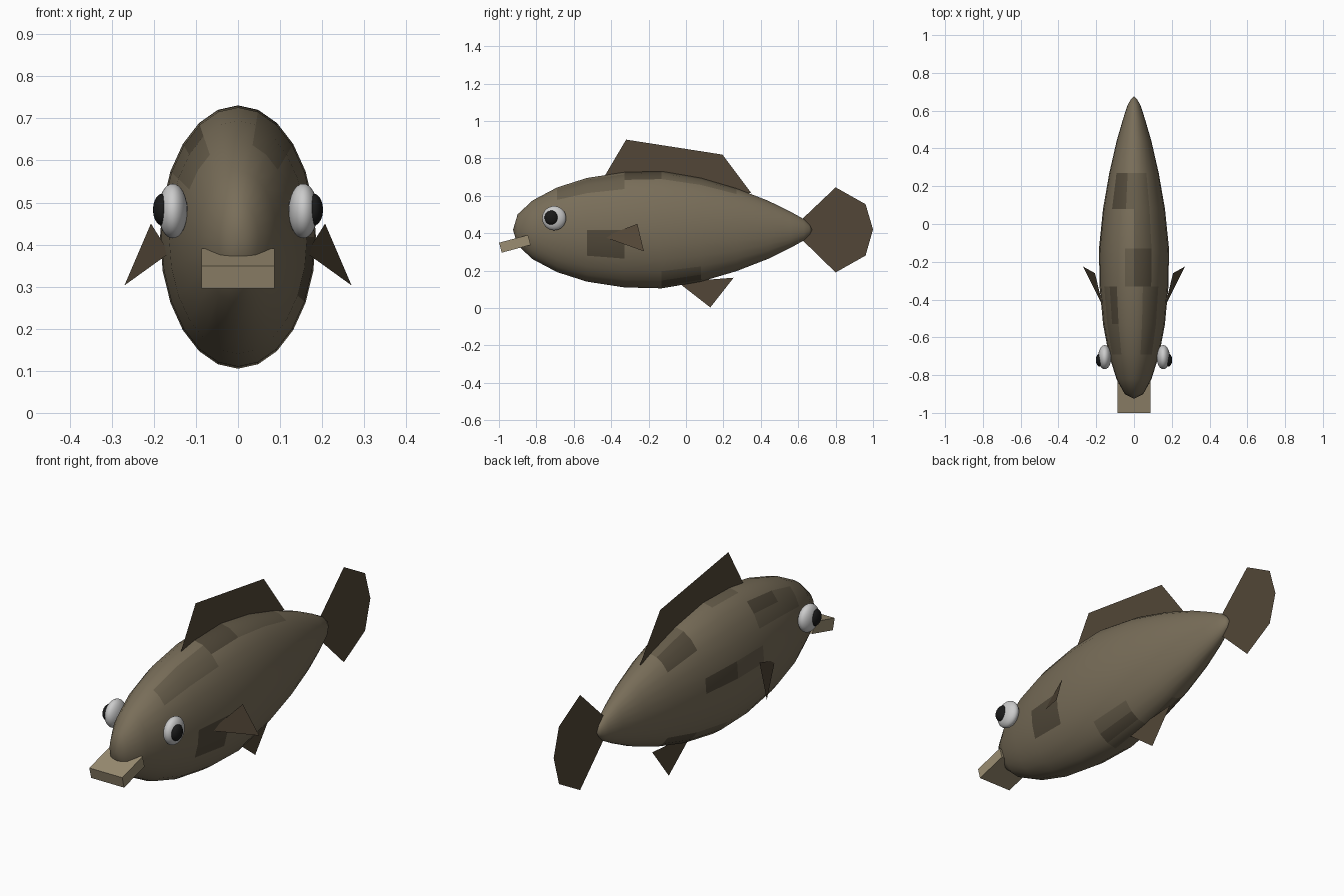
import bpy, bmesh, math
from mathutils import Vector

if "Cube" in bpy.data.objects:
    bpy.data.objects.remove(bpy.data.objects["Cube"])


def material(name, rgb):
    m = bpy.data.materials.new(name)
    m.diffuse_color = (*rgb, 1)
    m.use_nodes = True
    m.node_tree.nodes["Principled BSDF"].inputs["Base Color"].default_value = m.diffuse_color
    return m


SKIN = material("skin", (0.19, 0.155, 0.10))
SKIN_MID = material("skin_mid", (0.135, 0.11, 0.07))
SKIN_DARK = material("skin_dark", (0.085, 0.068, 0.043))
FIN = material("fin", (0.085, 0.062, 0.038))
LIP = material("lip", (0.33, 0.27, 0.17))
WHITE = material("eye_white", (0.75, 0.75, 0.75))
BLACK = material("pupil_black", (0.01, 0.01, 0.01))


def mesh_object(name, bm, mats):
    me = bpy.data.meshes.new(name)
    bm.to_mesh(me)
    bm.free()
    ob = bpy.data.objects.new(name, me)
    bpy.context.collection.objects.link(ob)
    for m in mats:
        me.materials.append(m)
    return ob


def fin(name, points):
    bm = bmesh.new()
    bm.faces.new([bm.verts.new(p) for p in points])
    return mesh_object(name, bm, [FIN])


def ellipsoid(name, centre, radii, mat):
    bpy.ops.mesh.primitive_uv_sphere_add(segments=24, ring_count=16, location=centre)
    ob = bpy.context.object
    ob.name = name
    ob.scale = radii
    ob.data.materials.append(mat)
    bpy.ops.object.shade_smooth()


# Body: 24-sided elliptical rings along y (y, half height)
SIDES, ZC, RATIO = 24, 0.418, 0.592
profile = [(-0.90, 0.083), (-0.82, 0.157), (-0.69, 0.226), (-0.53, 0.277),
           (-0.33, 0.308), (-0.13, 0.313), (0.08, 0.277), (0.27, 0.221),
           (0.44, 0.155), (0.56, 0.096), (0.63, 0.057), (0.66, 0.028)]
bm = bmesh.new()
rings = []
for y, h in profile:
    rings.append([bm.verts.new((h * RATIO * math.sin(a), y, ZC + h * math.cos(a)))
                  for a in (2 * math.pi * i / SIDES for i in range(SIDES))])
nose, tail = bm.verts.new((0, -0.925, ZC)), bm.verts.new((0, 0.675, ZC))
for i in range(SIDES):
    j = (i + 1) % SIDES
    bm.faces.new((nose, rings[0][i], rings[0][j]))
    bm.faces.new((tail, rings[-1][j], rings[-1][i]))
    for a, b in zip(rings, rings[1:]):
        bm.faces.new((a[i], b[i], b[j], a[j]))
bmesh.ops.recalc_face_normals(bm, faces=bm.faces)

# Mottled skin: faces near blotch centres get darker shades
blotches = [Vector(p) for p in [
    (0.10, -0.53, 0.65), (0.17, -0.42, 0.34), (0.07, 0.02, 0.15), (0.05, 0.10, 0.68),
    (-0.11, -0.50, 0.62), (-0.18, -0.10, 0.45), (-0.08, 0.12, 0.19),
    (0.04, -0.22, 0.72), (-0.06, 0.18, 0.64)]]
for f in bm.faces:
    f.smooth = True
    c = f.calc_center_median()
    d = min(math.hypot(c.x - s.x, (c.y - s.y) / 2.2, c.z - s.z) for s in blotches)
    f.material_index = 2 if d < 0.045 else 1 if d < 0.075 else 0
mesh_object("body", bm, [SKIN, SKIN_MID, SKIN_DARK])

# Flat fins on the centre plane
fin("dorsal_fin", [(0, y, z) for y, z in
    [(-0.45, 0.68), (-0.32, 0.90), (0.195, 0.82), (0.35, 0.613), (0.10, 0.64)]])
fin("tail_fin", [(0, y, z) for y, z in
    [(0.61, 0.465), (0.80, 0.645), (0.96, 0.555), (1.0, 0.42),
     (0.96, 0.28), (0.80, 0.19), (0.61, 0.375)]])
fin("anal_fin", [(0, y, z) for y, z in
    [(-0.04, 0.135), (0.13, 0.003), (0.255, 0.162), (0.10, 0.15)]])

# Paired side fins and eyes
for side, s in (("right", 1), ("left", -1)):
    fin(side + "_pectoral_fin", [(s * 0.163, -0.44, 0.38), (s * 0.207, -0.26, 0.45),
                                 (s * 0.27, -0.225, 0.303)])
    ellipsoid(side + "_eye", (s * 0.155, -0.705, 0.48), (0.035, 0.064, 0.065), WHITE)
    ellipsoid(side + "_pupil", (s * 0.180, -0.72, 0.483), (0.022, 0.036, 0.038), BLACK)

# Jutting mouth block
bpy.ops.mesh.primitive_cube_add(size=1, location=(0, -0.915, 0.343),
                                rotation=(math.radians(15), 0, 0))
mouth = bpy.context.object
mouth.name = "mouth"
mouth.scale = (0.174, 0.16, 0.055)
mouth.data.materials.append(LIP)
